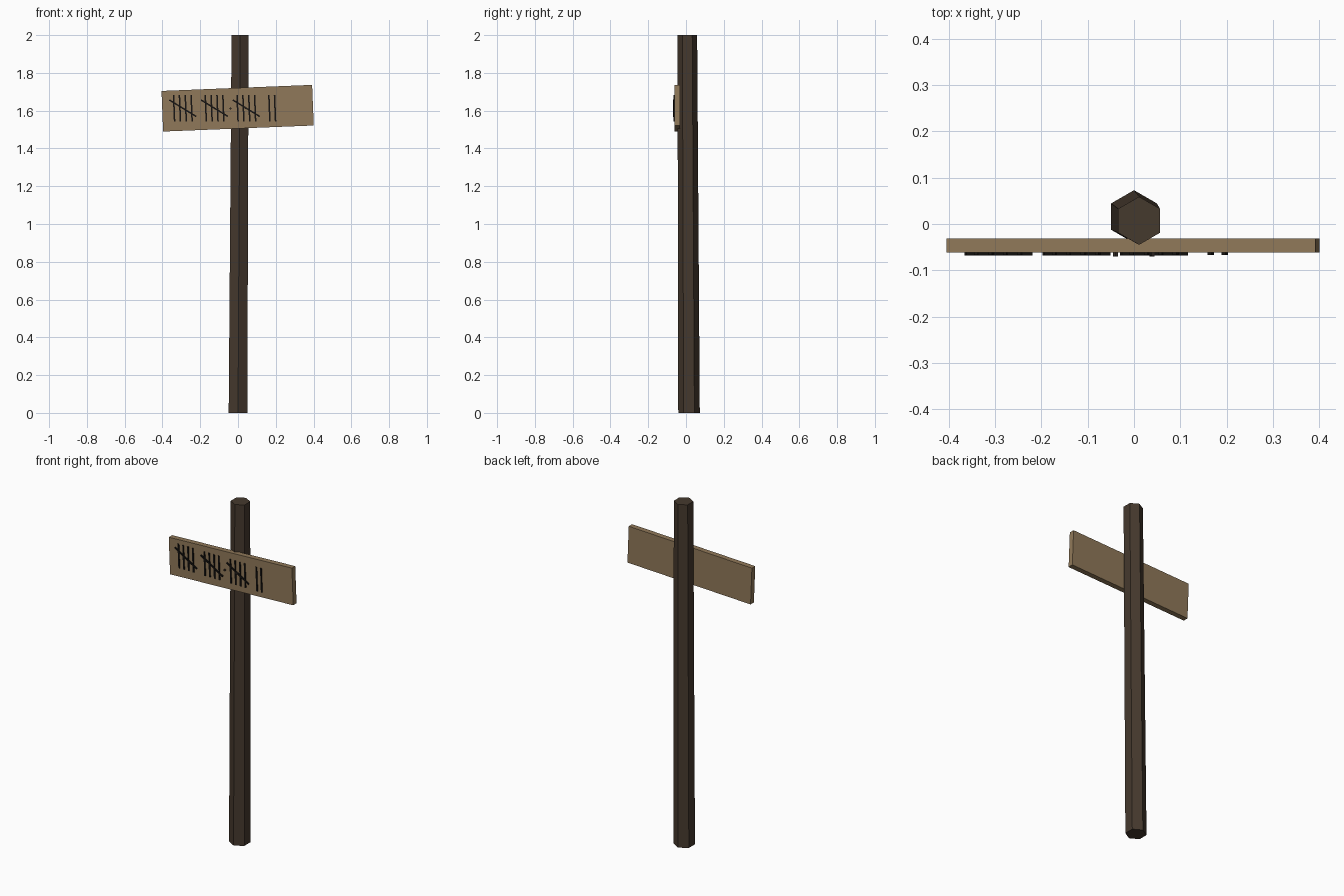
import bpy, bmesh, math

if "Cube" in bpy.data.objects:
    bpy.data.objects.remove(bpy.data.objects["Cube"])


def material(name, color):
    m = bpy.data.materials.new(name)
    m.diffuse_color = (*color, 1)
    m.use_nodes = True
    m.node_tree.nodes["Principled BSDF"].inputs["Base Color"].default_value = m.diffuse_color
    return m


wood_dark = material("dark_wood", (0.06, 0.041, 0.027))
wood_light = material("light_wood", (0.28, 0.19, 0.10))
ink = material("charcoal", (0.008, 0.007, 0.006))
iron = material("iron", (0.03, 0.022, 0.018))


def finish(name, bm, mat):
    bmesh.ops.recalc_face_normals(bm, faces=bm.faces)
    me = bpy.data.meshes.new(name)
    bm.to_mesh(me)
    bm.free()
    ob = bpy.data.objects.new(name, me)
    me.materials.append(mat)
    bpy.context.collection.objects.link(ob)
    return ob


def prism(name, rings, mat, sides=6):
    """Loft between two polygon rings given as (centre, radius)."""
    bm = bmesh.new()
    loops = []
    for (x, y, z), r in rings:
        angles = [math.pi / 2 + math.tau * i / sides for i in range(sides)]
        loops.append([bm.verts.new((x + r * math.cos(a), y + r * math.sin(a), z)) for a in angles])
    a, b = loops
    for i in range(sides):
        j = (i + 1) % sides
        bm.faces.new((a[i], a[j], b[j], b[i]))
    bm.faces.new(a)
    bm.faces.new(b)
    return finish(name, bm, mat)


def box(name, size, loc, tilt, mat):
    """Box tilted within the sign plane (positive lifts the right end)."""
    bm = bmesh.new()
    bmesh.ops.create_cube(bm, size=1)
    bmesh.ops.scale(bm, vec=size, verts=bm.verts)
    ob = finish(name, bm, mat)
    ob.location = loc
    ob.rotation_euler = (0, -math.radians(tilt), 0)
    return ob


# Leaning, slightly tapered six-sided post
prism("post", [((0, 0.016, 0), 0.057), ((0.011, 0.007, 2), 0.052)], wood_dark)

# Crooked sign board
TILT, Z = 2.3, 1.613
box("sign_board", (0.798, 0.031, 0.215), (-0.002, -0.0465, Z), TILT, wood_light)

# Tally strokes: three crossed groups of four, then two single strokes
MARK_Y = -0.064


def stroke(x):
    box("tally_stroke", (0.008, 0.006, 0.14), (x, MARK_Y, Z), TILT, ink)


for g in range(3):
    cx = -0.2925 + 0.168 * g
    for i in range(4):
        stroke(cx - 0.046 + 0.031 * i)
    box("tally_slash", (0.167, 0.007, 0.008), (cx, MARK_Y - 0.0005, Z), -31.5, ink)
for x in (0.166, 0.196):
    stroke(x)

# Two nails holding the board to the post
for x in (-0.04, 0.039):
    nail = prism("nail", [((0, 0, 0), 0.006), ((0, 0, 0.012), 0.006)], iron)
    nail.location = (x, -0.058, Z + x * math.tan(math.radians(TILT)))
    nail.rotation_euler = (math.pi / 2, 0, 0)
